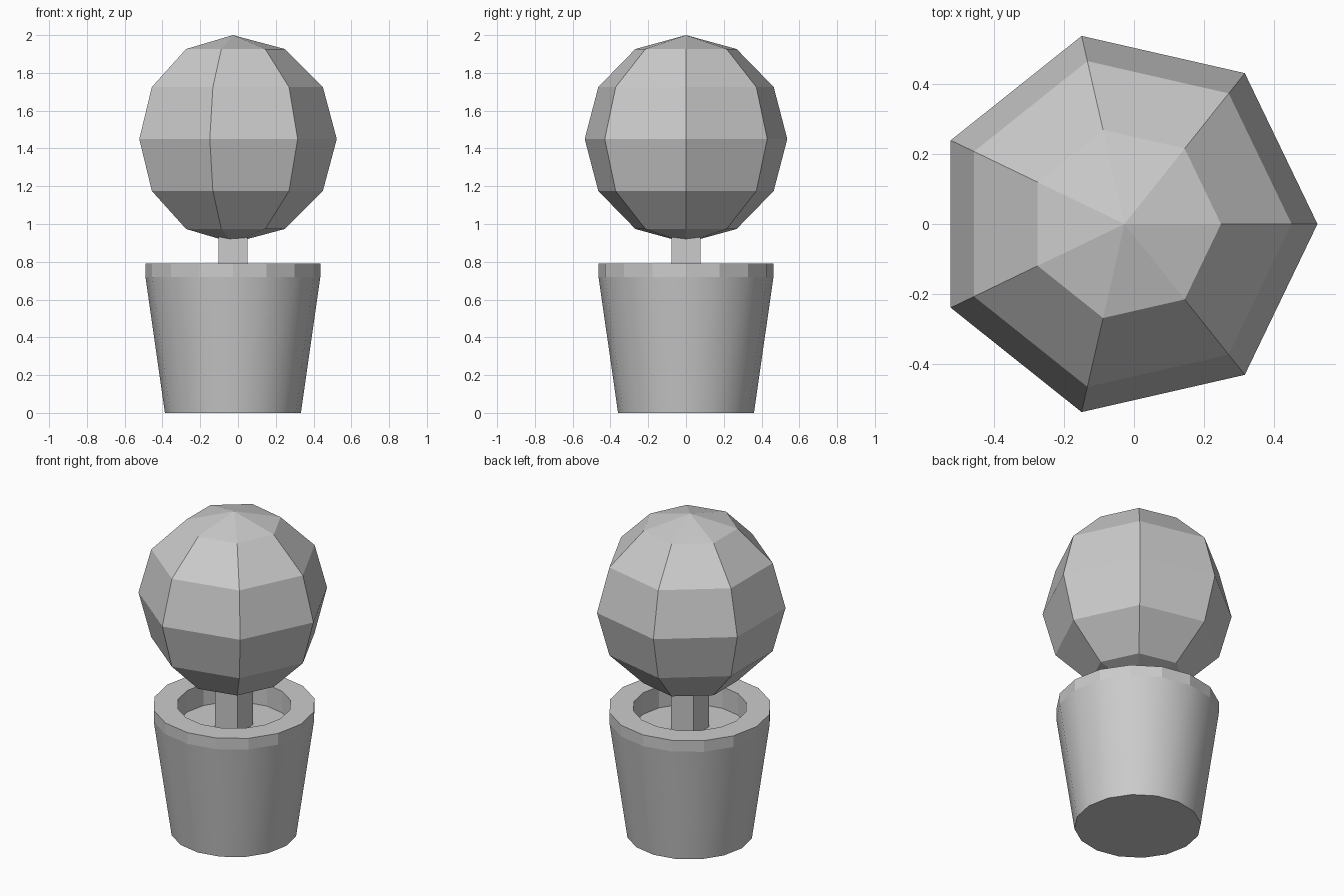
import bpy, bmesh
from math import sin, cos, pi

if "Cube" in bpy.data.objects:
    bpy.data.objects.remove(bpy.data.objects["Cube"])

CX = -0.027  # shared axis of pot, trunk and crown


def lathe(name, profile, sides, start=0.0, smooth_bands=()):
    """Revolve (radius, z) points; radius 0 makes a pole. Ends are closed."""
    bm = bmesh.new()
    rings = []
    for r, z in profile:
        n = 1 if r == 0 else sides
        rings.append([bm.verts.new((CX + r * cos(start + 2 * pi * i / sides),
                                    r * sin(start + 2 * pi * i / sides), z))
                      for i in range(n)])
    for b, (lo, hi) in enumerate(zip(rings, rings[1:])):
        for i in range(sides):
            j = (i + 1) % sides
            quad = [lo[i % len(lo)], lo[j % len(lo)],
                    hi[j % len(hi)], hi[i % len(hi)]]
            face = bm.faces.new(list(dict.fromkeys(quad)))
            face.smooth = b in smooth_bands
    for ring in (rings[0], rings[-1]):
        if len(ring) > 1:
            bm.faces.new(ring)
    bmesh.ops.recalc_face_normals(bm, faces=bm.faces)
    mesh = bpy.data.meshes.new(name)
    bm.to_mesh(mesh)
    bm.free()
    obj = bpy.data.objects.new(name, mesh)
    bpy.context.collection.objects.link(obj)
    return obj


# Pot: tapered smooth body, faceted rim, recessed soil floor
lathe("pot", [(0.36, 0), (0.463, 0.72), (0.463, 0.79),
              (0.325, 0.79), (0.325, 0.655)], 16, pi / 2, smooth_bands=(0,))

# Trunk: square post from the soil into the crown
w, z0, z1 = 0.155, 0.65, 0.96
bpy.ops.mesh.primitive_cube_add(size=1, location=(CX, 0, (z0 + z1) / 2))
trunk = bpy.context.object
trunk.name = "trunk"
trunk.scale = (w, w, z1 - z0)

# Crown: low-poly ball, 7 segments and 6 rings
R, CZ, RINGS = 0.55, 1.45, 6
ball = [(0 if k in (0, RINGS) else R * sin(pi * k / RINGS),
         CZ - R * cos(pi * k / RINGS)) for k in range(RINGS + 1)]
lathe("crown", ball, 7)
